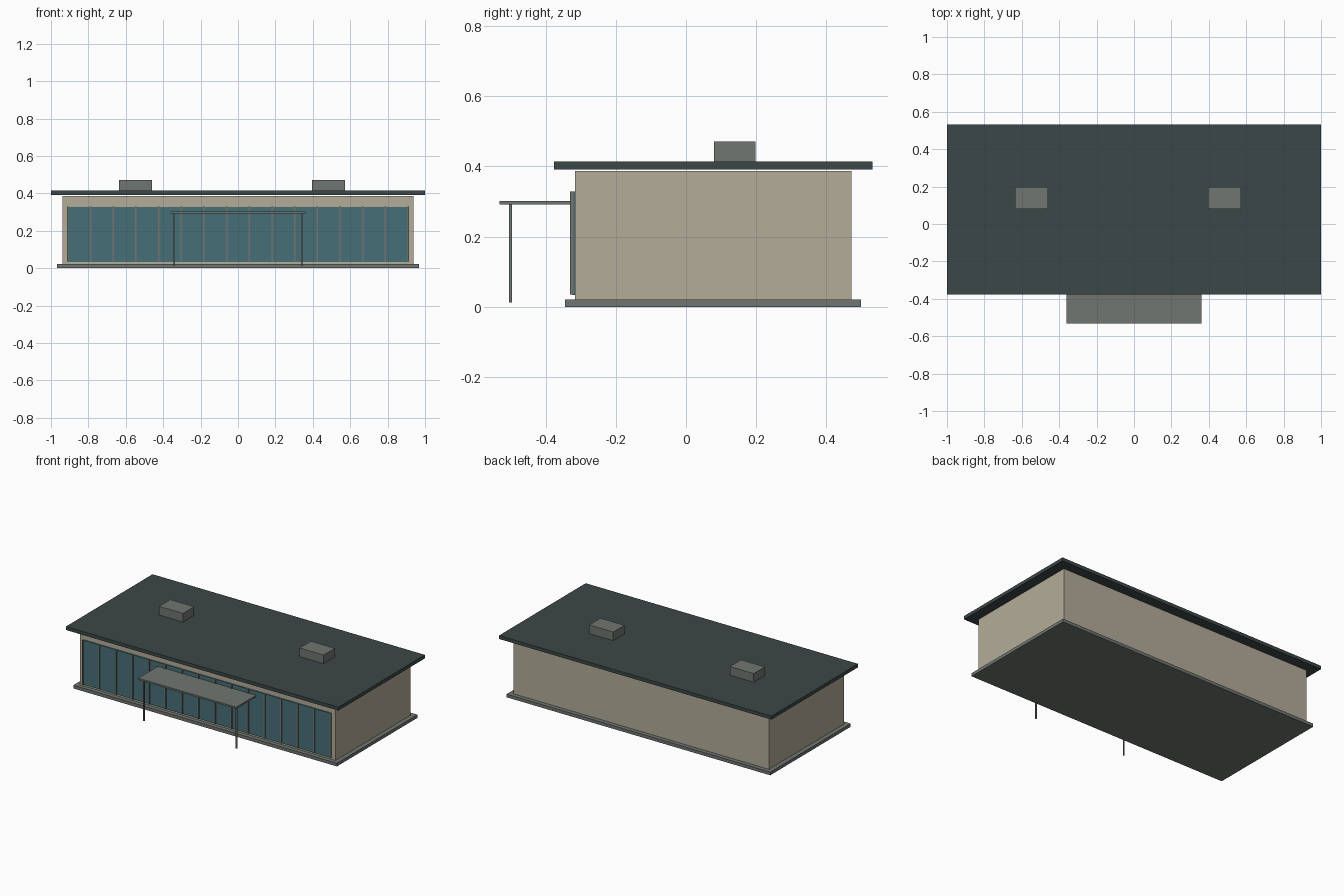
import bpy

if "Cube" in bpy.data.objects:
    bpy.data.objects.remove(bpy.data.objects["Cube"])


def material(name, rgb):
    """Flat colour given in 0-255 sRGB, stored linear."""
    m = bpy.data.materials.new(name)
    lin = [((c / 255 + 0.055) / 1.055) ** 2.4 for c in rgb]
    m.diffuse_color = (*lin, 1.0)
    m.use_nodes = True
    m.node_tree.nodes["Principled BSDF"].inputs["Base Color"].default_value = m.diffuse_color
    return m


WALL = material("beige_wall", (180, 172, 153))
ROOF = material("dark_slate", (60, 71, 71))
GREY = material("grey_metal", (112, 118, 113))
GLASS = material("teal_glass", (71, 111, 120))


def box(name, x, y, z, mat):
    """Box from (min, max) ranges on each axis."""
    bpy.ops.mesh.primitive_cube_add(size=1)
    o = bpy.context.object
    o.name = name
    for v in o.data.vertices:
        for i, (a, b) in enumerate((x, y, z)):
            v.co[i] = a if v.co[i] < 0 else b
    o.data.materials.append(mat)
    return o


# Main volume
box("foundation_slab", (-0.968, 0.968), (-0.345, 0.499), (0, 0.021), GREY)
box("walls", (-0.938, 0.938), (-0.317, 0.471), (0.021, 0.387), WALL)
box("roof_slab", (-1, 1), (-0.376, 0.532), (0.391, 0.414), ROOF)

# Rooftop vents
for i, x in enumerate((-0.636, 0.396)):
    box(f"roof_vent_{i + 1}", (x, x + 0.176), (0.08, 0.198), (0.414, 0.471), GREY)

# Glazed front with evenly spaced mullions
W = 0.909
box("front_glazing", (-W, W), (-0.325, -0.317), (0.034, 0.328), GLASS)
for i in range(16):
    x = -W + 2 * W * i / 15
    box(f"mullion_{i + 1}", (x - 0.004, x + 0.004), (-0.331, -0.321), (0.035, 0.329), GREY)

# Entrance canopy on two thin posts
box("entrance_canopy", (-0.36, 0.36), (-0.532, -0.317), (0.291, 0.302), GREY)
for side, x in (("left", -0.34), ("right", 0.34)):
    box(f"canopy_post_{side}", (x - 0.004, x + 0.004), (-0.504, -0.496), (0.012, 0.291), GREY)
